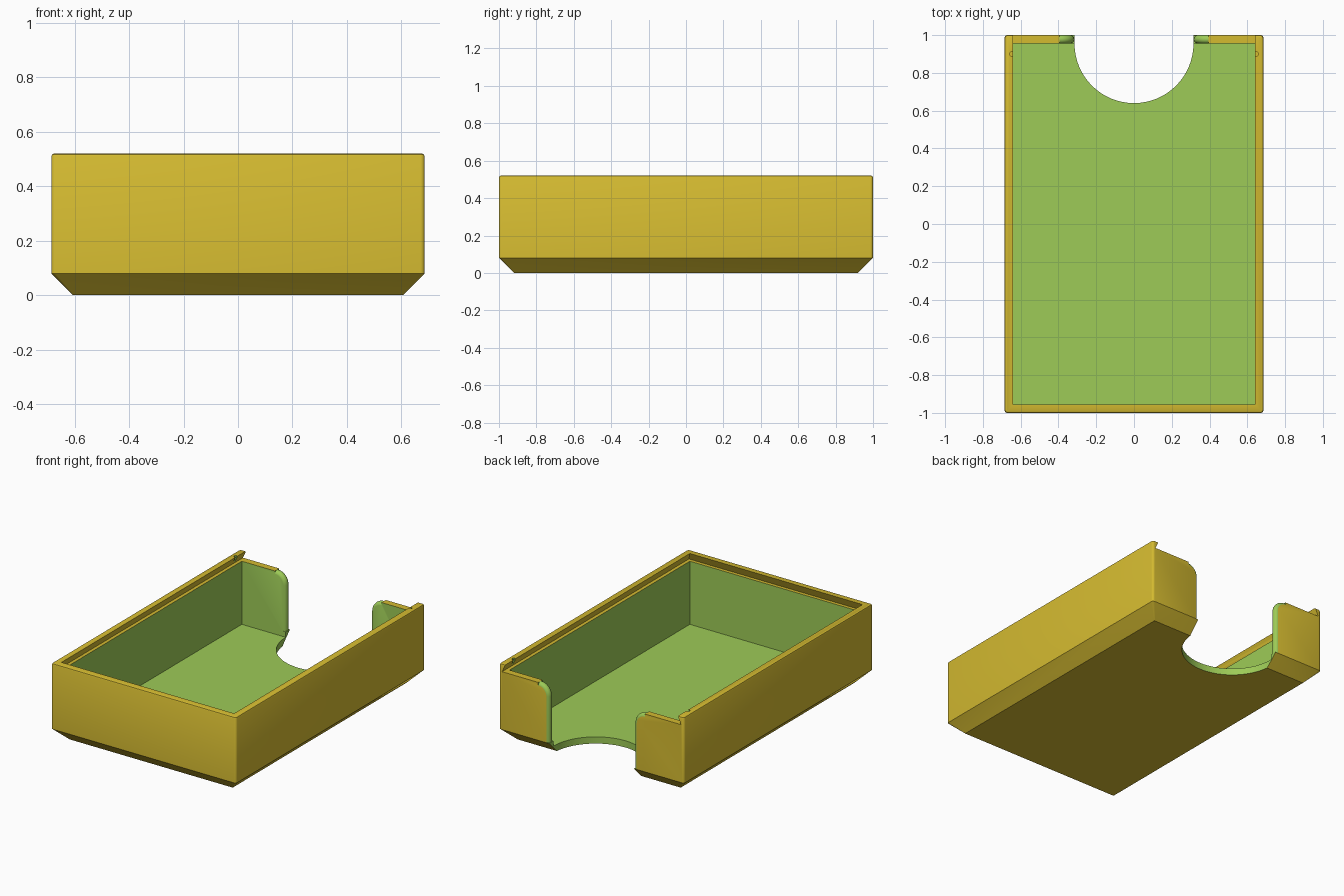
import bpy, bmesh, math

if "Cube" in bpy.data.objects:
    bpy.data.objects.remove(bpy.data.objects["Cube"], do_unlink=True)


def make_material(name, colour):
    mat = bpy.data.materials.new(name)
    mat.use_nodes = True
    mat.diffuse_color = colour
    mat.node_tree.nodes["Principled BSDF"].inputs["Base Color"].default_value = colour
    return mat


MATERIALS = [make_material("mustard yellow", (0.665, 0.497, 0.03, 1)),
             make_material("leaf green", (0.337, 0.597, 0.095, 1))]
YELLOW, GREEN = 0, 1

# Main dimensions
HX, HY, TOP = 0.685, 1.0, 0.52
WALL, FLOOR, LEDGE, CHAMFER = 0.045, 0.045, 0.468, 0.08
IX, IY = HX - WALL, HY - WALL
GAP, FILLET = 0.315, 0.08


def loft(name, rings, colour):
    """Closed solid through matching rings of points."""
    bm = bmesh.new()
    loops = [[bm.verts.new(p) for p in ring] for ring in rings]
    n = len(loops[0])
    for a, b in zip(loops, loops[1:]):
        for i in range(n):
            j = (i + 1) % n
            bm.faces.new((a[i], a[j], b[j], b[i]))
    bm.faces.new(loops[0])
    bm.faces.new(loops[-1])
    bmesh.ops.recalc_face_normals(bm, faces=bm.faces)
    for f in bm.faces:
        f.material_index = colour
    mesh = bpy.data.meshes.new(name)
    bm.to_mesh(mesh)
    bm.free()
    for mat in MATERIALS:
        mesh.materials.append(mat)
    obj = bpy.data.objects.new(name, mesh)
    bpy.context.collection.objects.link(obj)
    return obj


def rect(hx, y0, y1, z, r=0.0, steps=4):
    """Rectangle ring, with rounded corners when r is given."""
    corners = [(hx, y1), (-hx, y1), (-hx, y0), (hx, y0)]
    if not r:
        return [(x, y, z) for x, y in corners]
    pts = []
    for k, (x, y) in enumerate(corners):
        cx = x - math.copysign(r, x)
        cy = y + (-r if k < 2 else r)
        for s in range(steps + 1):
            a = math.pi / 2 * (k + s / steps)
            pts.append((cx + r * math.cos(a), cy + r * math.sin(a), z))
    return pts


def circle(x, y, z, r, n):
    return [(x + r * math.cos(2 * math.pi * i / n),
             y + r * math.sin(2 * math.pi * i / n), z) for i in range(n)]


def cut(target, cutter):
    cutter.hide_render = True
    mod = target.modifiers.new(cutter.name, 'BOOLEAN')
    mod.operation = 'DIFFERENCE'
    mod.solver = 'EXACT'
    mod.object = cutter
    bpy.context.view_layer.objects.active = target
    bpy.ops.object.modifier_apply(modifier=mod.name)
    bpy.data.objects.remove(cutter, do_unlink=True)


# Outer shell: chamfered base, softly rounded sides and rim
shell = [(0, CHAMFER, 0.003), (CHAMFER, 0, 0.015), (TOP - 0.01, 0, 0.015),
         (TOP - 0.003, 0.003, 0.012), (TOP, 0.01, 0.006)]
tray = loft("tray_box", [rect(HX - i, i - HY, HY - i, z, r) for z, i, r in shell], YELLOW)

# Inner cavity
cut(tray, loft("cavity_cutter", [rect(IX, -IY, IY, z) for z in (FLOOR, 0.49)], GREEN))

# Dovetail slot for a sliding lid, open at the back
slope = 0.023 / (TOP - LEDGE)
slot = []
for z in (LEDGE, TOP + 0.02):
    grow = (TOP - z) * slope
    slot.append(rect(IX + grow, -IY - grow, HY + 0.1, z))
cut(tray, loft("lid_slot_cutter", slot, YELLOW))


# Thumb opening in the back wall, with rounded posts
def opening(y, d):
    side = [(GAP, -0.1), (GAP, CHAMFER), (GAP + d + 0.0005, CHAMFER + 0.001)]
    r = FILLET - d
    for s in range(9):
        a = math.pi - math.pi / 2 * s / 8
        side.append((GAP + FILLET + r * math.cos(a) + 0.0005,
                     LEDGE - FILLET + r * math.sin(a)))
    side.append((GAP + FILLET + 0.0005, 0.6))
    return [(x, y, z) for x, z in side] + [(-x, y, z) for x, z in reversed(side)]


half = WALL / 2
rings = [opening(IY - 0.001, half)]
for s in range(1, 10):
    t = -math.cos(math.pi * s / 10)
    rings.append(opening(IY + half + half * t, half * (1 - math.sqrt(1 - t * t))))
rings.append(opening(HY + 0.001, half))
rings.append(opening(HY + 0.1, half))
cut(tray, loft("back_opening_cutter", rings, GREEN))

# Round finger notch through the floor
cut(tray, loft("finger_notch_cutter",
               [circle(0, IY, z, GAP, 64) for z in (-0.1, 0.3)], GREEN))

# Small catch notches in the lid rails
for side in (-1, 1):
    cut(tray, loft("catch_notch_cutter",
                   [circle(side * 0.647, 0.9, z, 0.012, 10) for z in (LEDGE + 0.001, 0.6)], GREEN))

bpy.ops.object.select_all(action='DESELECT')
tray.select_set(True)
bpy.context.view_layer.objects.active = tray
bpy.ops.object.shade_smooth_by_angle(angle=math.radians(30))
